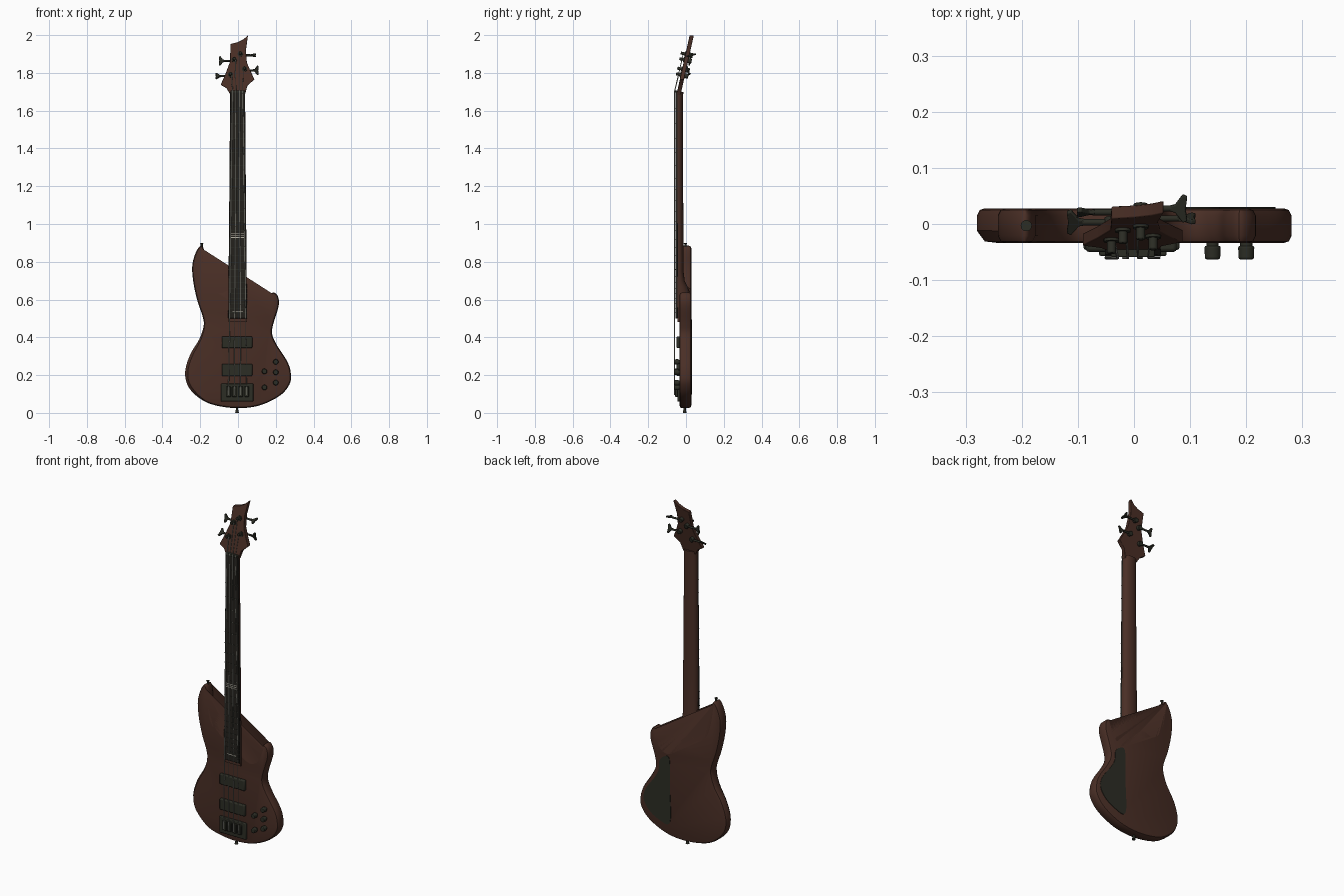
import bpy, bmesh, math
from mathutils import Vector

if "Cube" in bpy.data.objects:
    bpy.data.objects.remove(bpy.data.objects["Cube"])


def mat(name, rgb):
    m = bpy.data.materials.new(name)
    m.diffuse_color = (*rgb, 1)
    m.use_nodes = True
    m.node_tree.nodes["Principled BSDF"].inputs["Base Color"].default_value = m.diffuse_color
    return m


WOOD = mat("brown_wood", (0.068, 0.028, 0.019))
BLACK = mat("black_hardware", (0.025, 0.026, 0.018))
BOARD = mat("dark_fretboard", (0.017, 0.015, 0.012))
SILVER = mat("silver_strings", (0.32, 0.32, 0.28))
PEARL = mat("pale_inlay", (0.50, 0.48, 0.40))
CX = -0.002


def finish(bm, name, material, bevel=0.0, segs=2):
    bmesh.ops.recalc_face_normals(bm, faces=bm.faces)
    me = bpy.data.meshes.new(name)
    bm.to_mesh(me)
    bm.free()
    ob = bpy.data.objects.new(name, me)
    bpy.context.collection.objects.link(ob)
    me.materials.append(material)
    if bevel:
        b = ob.modifiers.new("bevel", 'BEVEL')
        b.width, b.segments, b.limit_method = bevel, segs, 'ANGLE'
        b.angle_limit = math.radians(40)
    bpy.context.view_layer.objects.active = ob
    ob.select_set(True)
    bpy.ops.object.shade_smooth_by_angle(angle=math.radians(35))
    ob.select_set(False)
    return ob


def loft(name, rings, material, bevel=0.0, segs=2):
    """Skin closed rings of equal length and cap both ends."""
    bm = bmesh.new()
    vs = [[bm.verts.new(p) for p in r] for r in rings]
    n = len(vs[0])
    for a, b in zip(vs, vs[1:]):
        for i in range(n):
            bm.faces.new((a[i], a[(i + 1) % n], b[(i + 1) % n], b[i]))
    bm.faces.new(vs[0])
    bm.faces.new(vs[-1])
    return finish(bm, name, material, bevel, segs)


def prism(name, pts, y0, y1, material, bevel=0.0, shear=0.0, zref=0.0):
    rings = [[(x, y + shear * (z - zref), z) for x, z in pts] for y in (y0, y1)]
    return loft(name, rings, material, bevel)


def box(name, x0, x1, z0, z1, y0, y1, material, bevel=0.0):
    return prism(name, [(x0, z0), (x1, z0), (x1, z1), (x0, z1)], y0, y1, material, bevel)


def rod(name, a, b, r, material, sides=16, r2=None, bevel=0.0):
    a, b = Vector(a), Vector(b)
    q = Vector((0, 0, 1)).rotation_difference(b - a)
    ring = lambda c, rad: [c + q @ Vector((rad * math.cos(t), rad * math.sin(t), 0))
                           for t in (2 * math.pi * i / sides for i in range(sides))]
    return loft(name, [ring(a, r), ring(b, r if r2 is None else r2)], material, bevel)


def smooth_loop(pts, k):
    """Closed Catmull-Rom curve."""
    out, n = [], len(pts)
    for i in range(n):
        p0, p1, p2, p3 = (Vector(pts[(i + j - 1) % n]) for j in range(4))
        for s in range(k):
            t = s / k
            out.append(0.5 * (2 * p1 + (p2 - p0) * t + (2 * p0 - 5 * p1 + 4 * p2 - p3) * t * t
                              + (3 * p1 - p0 - 3 * p2 + p3) * t ** 3))
    return out


# Body: counter-clockwise outline with rounded rims and a forearm slope
outline = smooth_loop([
    (0, .025), (.116, .04), (.22, .09), (.272, .15), (.28, .205), (.262, .27), (.205, .36),
    (.18, .42), (.188, .475), (.215, .565), (.212, .615), (.187, .638), (.166, .605),
    (.148, .55), (.108, .52), (.065, .54), (.045, .59), (0, .64), (-.05, .663), (-.10, .648),
    (-.143, .69), (-.168, .77), (-.178, .855), (-.195, .885), (-.222, .852), (-.242, .78),
    (-.236, .69), (-.214, .59), (-.187, .51), (-.182, .46), (-.205, .39), (-.254, .307),
    (-.28, .215), (-.262, .137), (-.20, .075), (-.12, .04)], 5)
n = len(outline)
rings = []
for inset, y in [(.014, -.034), (.005, -.031), (0, -.021), (0, .015), (.005, .025), (.014, .028)]:
    ring = []
    for i, p in enumerate(outline):
        t = (outline[(i + 1) % n] - outline[i - 1]).normalized()
        k = 1
        if y < -.02 and p.y < .45:
            k += 1.8 * min(1, max(0, (-p.x - .17) / .08))
        q = p + Vector((-t.y, t.x)) * inset * k
        yy = y + (.009 * (k - 1) / 1.8 if -.03 < y < 0 else 0)
        ring.append((q.x, yy, q.y))
    rings.append(ring)
loft("body", rings, WOOD)

# Control cavity cover on the back
cover = smooth_loop([(.083, .11), (.16, .115), (.222, .155), (.252, .21), (.238, .27),
                     (.185, .345), (.155, .40), (.15, .455), (.125, .485), (.086, .48), (.083, .30)], 4)
prism("control_cover", cover, .024, .0305, BLACK)

# Neck with rounded back and blended heel
rings = []
for z, w, d in [(.48, .049, .069), (.60, .049, .068), (.64, .049, .064), (.67, .048, .052), (.70, .048, .038),
                (.75, .047, .032), (1.0, .045, .031), (1.4, .042, .029), (1.64, .040, .028), (1.70, .039, .031)]:
    rings.append([(CX + w * math.cos(t), -.045 + d * max(0, math.sin(t)) ** .8, z)
                  for t in (math.pi * i / 16 for i in range(17))])
loft("neck", rings, WOOD)

# Fretboard, frets and nut
prism("fretboard", [(CX - .050, .50), (CX + .050, .50), (CX + .039, 1.70), (CX - .039, 1.70)],
      -.056, -.043, BOARD, .002)
NUT, SCALE = 1.70, 1.56


def fret_z(i):
    return NUT - SCALE * (1 - 2 ** (-i / 12))


for i in range(1, 25):
    z = fret_z(i)
    w = .039 + .011 * (NUT - z) / 1.2
    box(f"fret_{i}", CX - w, CX + w, z - .0015, z + .0015, -.0575, -.055, BLACK)
box("nut", CX - .039, CX + .039, 1.695, 1.708, -.059, -.042, BLACK, .002)

# Pale ladder inlay at the octave and a small one at the last fret
for i, z in enumerate((.928, .938, .948)):
    box(f"octave_inlay_{i}", CX - .034, CX + .034, z - .002, z + .002, -.0568, -.0555, PEARL)
box("last_fret_inlay", CX - .028, CX + .028, .536, .540, -.0568, -.0555, PEARL)

# Headstock, leaning back
SL = .222
prism("headstock", [(CX - .039, 1.685), (CX + .039, 1.685), (.05, 1.732), (.087, 1.766), (.066, 1.81),
                    (.047, 1.855), (.042, 1.92), (.053, 2.0), (.03, 1.978), (.0, 1.963), (-.04, 1.953),
                    (-.042, 1.86), (-.066, 1.795), (-.092, 1.737), (-.06, 1.718)],
      -.047, -.025, WOOD, .002, SL, 1.70)

# Pickups
for name, z0, z1 in (("neck_pickup", .343, .405), ("bridge_pickup", .195, .26)):
    box(name, -.086, .076, z0, z1, -.050, -.030, BLACK, .006)

# Bridge plate and saddles
box("bridge_plate", -.090, .081, .06, .155, -.046, -.030, BLACK, .004)
string_x = [-.050, -.019, .014, .046]
for i, x in enumerate(string_x):
    box(f"saddle_{i}", x - .012, x + .012, .085, .14, -.057, -.044, BLACK, .003)

# Control knobs
for i, (x, z) in enumerate([(.14, .22), (.20, .27), (.20, .215), (.20, .16), (.14, .135)]):
    rod(f"knob_{i}", (x, -.030, z), (x, -.040, z), .011, BLACK, 20)
    rod(f"knob_cap_{i}", (x, -.039, z), (x, -.063, z), .0145, BLACK, 24, .0135, .003)

# Tuners: post, collar, gear, shaft and flared key
key = [(0, -.005), (.010, -.007), (.024, -.026), (.032, -.022), (.029, 0),
       (.032, .022), (.024, .026), (.010, .007), (0, .005)]
# string order left to right: post x, z, key tip x, key twist
tuners = [(-.040, 1.79, -.12, 55), (-.020, 1.87, -.102, 10), (.012, 1.90, .095, 75), (.034, 1.82, .11, -15)]
nrm = Vector((0, 1, -SL)).normalized()
posts = []
for i, (x, z, tip, twist) in enumerate(tuners):
    face = Vector((x, -.047 + SL * (z - 1.70), z))
    posts.append(face - nrm * .012)
    rod(f"tuner_collar_{i}", face + nrm * .005, face - nrm * .005, .014, BLACK, 18)
    rod(f"tuner_post_{i}", face, face - nrm * .026, .008, BLACK, 14, bevel=.002)
    g = face + nrm * .031
    rod(f"tuner_gear_{i}", face + nrm * .018, face + nrm * .040, .013, BLACK, 14, bevel=.002)
    s = 1 if tip > 0 else -1
    base = tip - s * .032
    rod(f"tuner_shaft_{i}", g, (base + s * .004, g.y, g.z), .0055, BLACK, 12)
    a = math.radians(twist)
    v = Vector((0, math.sin(a), math.cos(a)))
    t = Vector((0, math.cos(a), -math.sin(a)))
    o = Vector((base, g.y, g.z))
    loft(f"tuner_key_{i}", [[o + Vector((s * u, 0, 0)) + v * w + t * d for u, w in key]
                            for d in (-.0045, .0045)], BLACK, .002)

# Strings from bridge over the nut to the posts
for i, x in enumerate(string_x):
    r = .0027 - .0004 * i
    nut = Vector((CX - .027 + .018 * i, -.0605, 1.702))
    rod(f"string_{i}", (x, -.0605, .095), nut, r, SILVER, 8)
    p = posts[i] + Vector((.006 if i < 2 else -.006, 0, 0))
    rod(f"string_end_{i}", nut, p, r, SILVER, 8)

# Strap pins
for name, x, y, z, d in (("bottom_strap_pin", -.005, -.007, .035, -1), ("horn_strap_pin", -.192, -.003, .875, 1)):
    rod(name, (x, y, z), (x, y, z + d * .025), .006, BLACK, 14)
    rod(name + "_cap", (x, y, z + d * .020), (x, y, z + d * (.035 if d < 0 else .024)), .007, BLACK, 14, .010)
